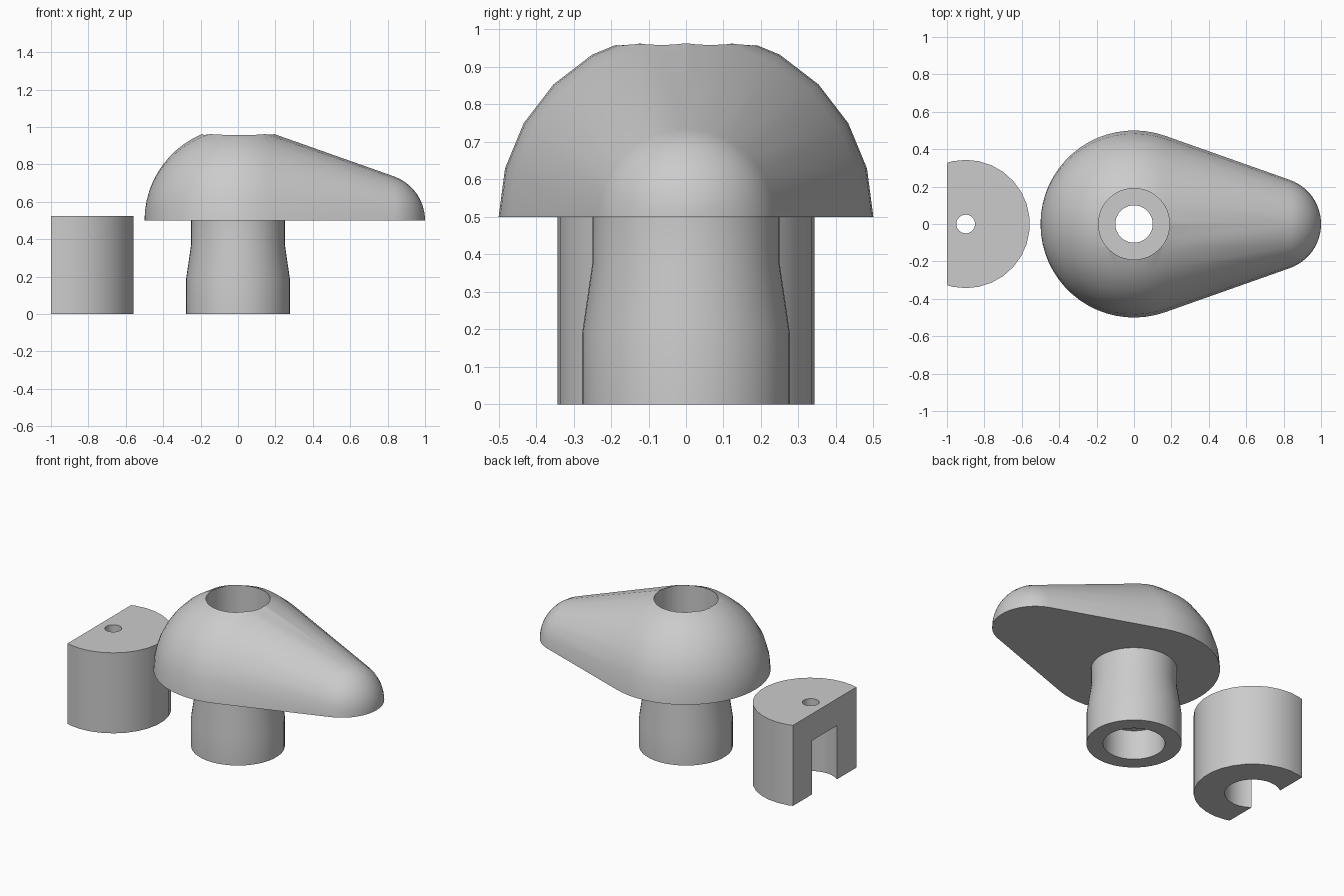
import bpy, bmesh
from math import sin, cos, pi, acos, radians

if "Cube" in bpy.data.objects:
    bpy.data.objects.remove(bpy.data.objects["Cube"])

grey = bpy.data.materials.new("light_grey")
grey.use_nodes = True
grey.diffuse_color = (0.6, 0.6, 0.6, 1)
grey.node_tree.nodes["Principled BSDF"].inputs["Base Color"].default_value = (0.6, 0.6, 0.6, 1)


def add_object(name, bm):
    bmesh.ops.recalc_face_normals(bm, faces=bm.faces)
    mesh = bpy.data.meshes.new(name)
    bm.to_mesh(mesh)
    bm.free()
    mesh.materials.append(grey)
    obj = bpy.data.objects.new(name, mesh)
    bpy.context.collection.objects.link(obj)
    return obj


def activate(obj):
    bpy.ops.object.select_all(action='DESELECT')
    obj.select_set(True)
    bpy.context.view_layer.objects.active = obj


def smooth(obj):
    activate(obj)
    bpy.ops.object.shade_smooth_by_angle(angle=radians(30))


def cylinder(name, x, radius, z0, z1, segments, start=0.0):
    bm = bmesh.new()
    ring = [bm.verts.new((x + radius * cos(start + 2 * pi * i / segments),
                          radius * sin(start + 2 * pi * i / segments), z0))
            for i in range(segments)]
    face = bm.faces.new(ring)
    top = bmesh.ops.extrude_face_region(bm, geom=[face])["geom"]
    bmesh.ops.translate(bm, vec=(0, 0, z1 - z0),
                        verts=[v for v in top if isinstance(v, bmesh.types.BMVert)])
    return add_object(name, bm)


def box(name, x0, x1, half_y, z0, z1):
    bm = bmesh.new()
    bmesh.ops.create_cube(bm, size=1)
    for v in bm.verts:
        v.co = (x0 if v.co.x < 0 else x1, v.co.y * 2 * half_y, z0 if v.co.z < 0 else z1)
    return add_object(name, bm)


def cut(obj, cutter):
    cutter.hide_render = True
    activate(obj)
    mod = obj.modifiers.new("cut", 'BOOLEAN')
    mod.operation, mod.solver, mod.object = 'DIFFERENCE', 'EXACT', cutter
    bpy.ops.object.modifier_apply(modifier=mod.name)
    bpy.data.objects.remove(cutter)


# Teardrop knob: two tangent arcs swept half a turn about the long axis
BASE, BIG, TIP, REACH, STEPS = 0.5, 0.5, 0.25, 0.75, 12
tangent = acos((BIG - TIP) / REACH)
profile = []
for i in range(1, 19):
    a = pi + (tangent - pi) * i / 18
    profile.append((BIG * cos(a), BIG * sin(a)))
for i in range(12):
    a = tangent * (1 - i / 12)
    profile.append((REACH + TIP * cos(a), TIP * sin(a)))

bm = bmesh.new()
back = bm.verts.new((-BIG, 0, BASE))
front = bm.verts.new((REACH + TIP, 0, BASE))
arcs = [[bm.verts.new((x, r * cos(pi * j / STEPS), BASE + r * sin(pi * j / STEPS)))
         for j in range(STEPS + 1)] for x, r in profile]
for a, b in zip(arcs, arcs[1:]):
    for j in range(STEPS):
        bm.faces.new((a[j], a[j + 1], b[j + 1], b[j]))
for j in range(STEPS):
    bm.faces.new((back, arcs[0][j + 1], arcs[0][j]))
    bm.faces.new((front, arcs[-1][j], arcs[-1][j + 1]))
bm.faces.new([back] + [a[0] for a in arcs] + [front] + [a[-1] for a in reversed(arcs)])
knob = add_object("knob", bm)
cut(knob, cylinder("knob_bore_cutter", 0, 0.19, 0.3, 1.2, 48))
smooth(knob)

# Hollow stem: closed wall section turned about the vertical axis
section = [(0.277, 0), (0.277, 0.19), (0.25, 0.375), (0.25, 0.5), (0.19, 0.5),
           (0.19, 0.375), (0.1, 0.375), (0.1, 0.19), (0.18, 0.19), (0.18, 0)]
bm = bmesh.new()
SIDES = 48
rings = [[bm.verts.new((r * cos(2 * pi * i / SIDES), r * sin(2 * pi * i / SIDES), z))
          for r, z in section] for i in range(SIDES)]
for i in range(SIDES):
    a, b = rings[i], rings[(i + 1) % SIDES]
    for k in range(len(section)):
        n = (k + 1) % len(section)
        bm.faces.new((a[k], b[k], b[n], a[n]))
smooth(add_object("stem", bm))

# Separate cap: drum with a flat side, a round pocket underneath and a pin hole
CAP_X = -0.9
cap = cylinder("cap", CAP_X, 0.343, 0, 0.525, 30, pi / 2)
cut(cap, box("flat_cutter", -2, -1, 1, -1, 1))
cut(cap, cylinder("pocket_cutter", CAP_X, 0.163, -0.2, 0.35, 30, pi / 2))
cut(cap, cylinder("pin_hole_cutter", CAP_X, 0.05, 0.2, 0.8, 24))
smooth(cap)
